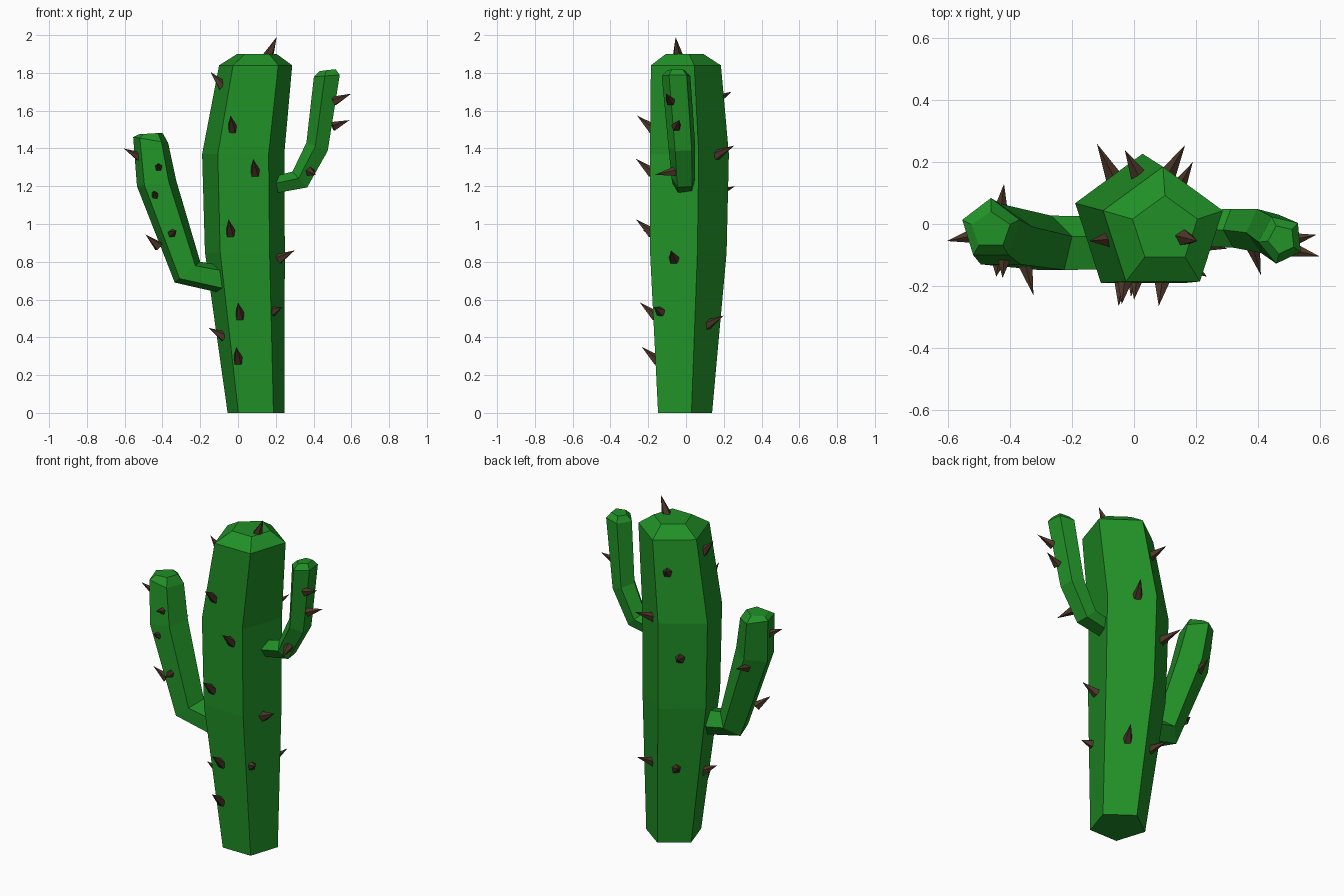
import bpy, bmesh, math
from mathutils import Vector, Matrix


def material(name, color):
    m = bpy.data.materials.new(name)
    m.diffuse_color = (*color, 1)
    return m


GREEN = material("cactus_green", (0.015, 0.28, 0.02))
BROWN = material("spine_brown", (0.075, 0.038, 0.022))


def finish(name, bm, mat):
    bmesh.ops.recalc_face_normals(bm, faces=bm.faces)
    me = bpy.data.meshes.new(name)
    bm.to_mesh(me)
    bm.free()
    me.materials.append(mat)
    ob = bpy.data.objects.new(name, me)
    bpy.context.collection.objects.link(ob)
    return ob


def limb(name, rings, twist=0):
    """Five-sided loft. Ring: left x,z, right x,z (silhouette), centre y, radius."""
    bm = bmesh.new()
    loops = []
    for ax, az, bx, bz, cy, r in rings:
        c = Vector(((ax + bx) / 2, cy, (az + bz) / 2))
        u = Vector((bx - ax, 0, bz - az)) / (2 * math.sin(math.radians(72)))
        v = Vector((0, r, 0))
        angles = [math.radians(90 + twist + 72 * k) for k in range(5)]
        loops.append([bm.verts.new(c + u * math.cos(a) + v * math.sin(a)) for a in angles])
    for lo, hi in zip(loops, loops[1:]):
        for k in range(5):
            j = (k + 1) % 5
            bm.faces.new((lo[k], lo[j], hi[j], hi[k]))
    bm.faces.new(loops[0])
    bm.faces.new(loops[-1])
    return finish(name, bm, GREEN)


def spines(name, pairs, radius=0.03):
    """Five-sided cones, each given as base point and tip point."""
    bm = bmesh.new()
    for base, tip in pairs:
        b, t = Vector(base), Vector(tip)
        d = (t - b).normalized()
        b -= d * 0.015
        rot = d.to_track_quat('Z', 'Y').to_matrix().to_4x4()
        bmesh.ops.create_cone(bm, cap_ends=True, segments=5, radius1=radius, radius2=0,
                              depth=(t - b).length,
                              matrix=Matrix.Translation((b + t) / 2) @ rot)
    return finish(name, bm, BROWN)


# Trunk
limb("trunk", [
    (-.055, 0, .245, 0, -.02, .158),
    (-.175, .85, .248, .85, -.009, .224),
    (-.19, 1.37, .245, 1.37, -.004, .231),
    (-.10, 1.84, .287, 1.84, -.02, .205),
    (-.005, 1.90, .205, 1.90, -.018, .11)])

# Arms
limb("left_arm", [
    (-.05, .625, -.05, .775, -.07, .094),
    (-.335, .69, -.20, .80, -.07, .097),
    (-.535, 1.2, -.327, 1.23, -.043, .108),
    (-.555, 1.46, -.37, 1.43, -.018, .102),
    (-.525, 1.475, -.40, 1.483, -.02, .06)])
limb("right_arm", [
    (.15, 1.24, .15, 1.15, -.01, .06),
    (.29, 1.275, .37, 1.19, -.012, .066),
    (.365, 1.43, .48, 1.385, -.02, .075),
    (.405, 1.78, .545, 1.79, -.05, .08),
    (.435, 1.81, .52, 1.82, -.05, .048)], twist=24)

# Trunk spines: front row leans outward and up
front = [(-.03, -.185, 1.51), (.09, -.19, 1.28), (-.04, -.19, .96),
         (.01, -.17, .52), (.0, -.16, .285)]
spines("trunk_front_spines",
       [(p, (p[0] - .01, p[1] - .075, p[2] + .065)) for p in front])
spines("trunk_side_spines", [
    ((-.09, -.05, 1.74), (-.145, -.055, 1.805)),
    ((-.085, -.06, .41), (-.155, -.075, .45)),
    ((.225, -.065, .82), (.30, -.08, .86)),
    ((.19, -.14, .54), (.235, -.17, .56)),
    ((.165, -.045, 1.90), (.205, -.055, 1.99))])
spines("trunk_back_spines", [
    ((.01, .165, 1.66), (-.03, .24, 1.70)),
    ((-.07, .16, 1.16), (-.12, .26, 1.20)),
    ((-.02, .12, .47), (-.08, .19, .51)),
    ((.115, .17, 1.37), (.165, .255, 1.415)),
    ((.145, .12, .47), (.19, .20, .515))])

# Arm spines
spines("left_arm_spines", [
    ((-.53, -.04, 1.36), (-.605, -.055, 1.40)),
    ((-.42, -.115, 1.30), (-.425, -.175, 1.32)),
    ((-.44, -.13, 1.155), (-.445, -.17, 1.175)),
    ((-.35, -.135, .95), (-.325, -.23, .965)),
    ((-.43, -.08, .89), (-.49, -.105, .945)),
    ((-.43, .05, 1.16), (-.42, .13, 1.18))], 0.027)
spines("right_arm_spines", [
    ((.52, -.085, 1.655), (.60, -.105, 1.69)),
    ((.515, -.05, 1.52), (.59, -.035, 1.55)),
    ((.385, -.075, 1.275), (.41, -.165, 1.26))], 0.027)
